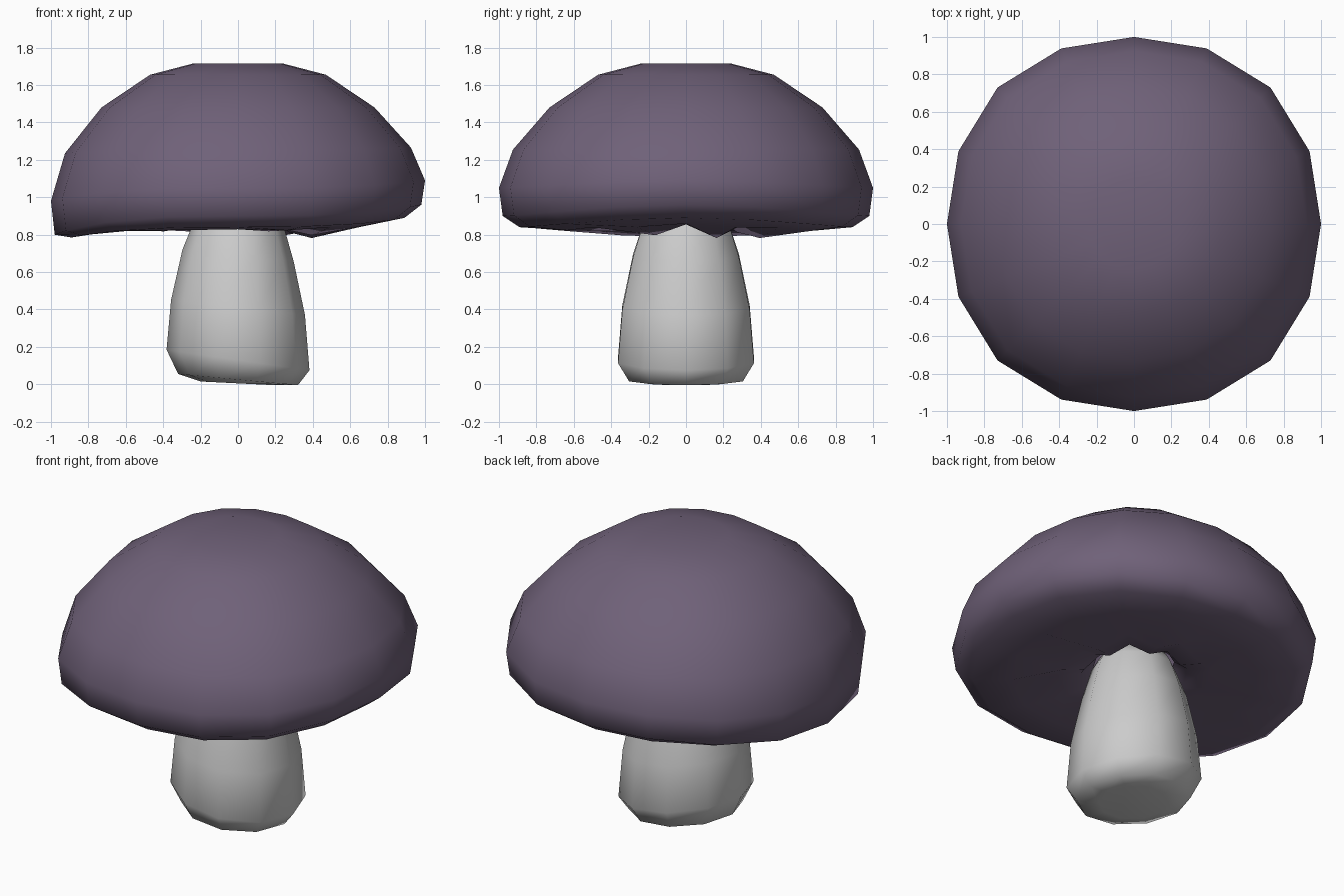
import bpy, bmesh
from math import sin, cos, tau, pi

if "Cube" in bpy.data.objects:
    bpy.data.objects.remove(bpy.data.objects["Cube"])


def loft(name, sides, rings, point, close_last):
    """Build a lathe-like mesh; point(ring, angle, index) gives each vertex."""
    bm = bmesh.new()
    loops = [[bm.verts.new(point(ring, tau * i / sides, i)) for i in range(sides)]
             for ring in rings]
    for a, b in zip(loops, loops[1:]):
        for i in range(sides):
            j = (i + 1) % sides
            bm.faces.new((a[i], a[j], b[j], b[i]))
    bm.faces.new(loops[0])
    if close_last:
        bm.faces.new(loops[-1])
    bmesh.ops.recalc_face_normals(bm, faces=bm.faces)
    mesh = bpy.data.meshes.new(name)
    bm.to_mesh(mesh)
    bm.free()
    mesh.shade_smooth()
    obj = bpy.data.objects.new(name, mesh)
    bpy.context.collection.objects.link(obj)
    return obj


# Cap: radius, height, rim sway towards +x, rim sway towards -x, gill depth
cap_rings = [
    (0.24, 1.715, 0, 0, 0),
    (0.47, 1.655, 0, 0, 0),
    (0.73, 1.48, 0, 0, 0),
    (0.925, 1.255, 0.01, 0.02, 0),
    (1.00, 1.05, 0.04, 0.07, 0),
    (0.98, 0.90, 0.06, 0.10, 0),
    (0.89, 0.84, 0.05, 0.055, 0),
    (0.68, 0.825, 0.03, 0, 0.2),
    (0.42, 0.835, 0, 0, 1),
    (0.29, 0.85, 0, 0, 0.7),
    (0.22, 0.91, 0, 0, 0),
]


def cap_point(ring, a, i):
    r, z, up, down, gill = ring
    r *= 1 + 0.032 * sin(2 * a) ** 2
    c = cos(a)
    z += (up if c > 0 else down) * c ** 3
    # the underside bulges between eight creases, most on the back right
    if i % 2:
        z -= gill * 0.055 * (1 + cos(a - pi / 4)) / 2
    else:
        z += gill * 0.02
    return r * cos(a), r * sin(a), z


cap = loft("mushroom_cap", 16, cap_rings, cap_point, False)
purple = bpy.data.materials.new("cap_purple")
purple.diffuse_color = (0.16, 0.12, 0.19, 1)
purple.use_nodes = True
purple.node_tree.nodes["Principled BSDF"].inputs["Base Color"].default_value = purple.diffuse_color
cap.data.materials.append(purple)

# Stem: radius, height, slant along x
stem_rings = [
    (0.20, 0.005, 0.01),
    (0.32, 0.025, 0.03),
    (0.382, 0.13, 0.055),
    (0.358, 0.41, 0.04),
    (0.297, 0.69, 0.03),
    (0.24, 0.86, 0),
    (0.20, 0.93, 0),
]
loft("mushroom_stem", 10, stem_rings,
     lambda s, a, i: (s[0] * cos(a), s[0] * sin(a), s[1] - s[2] * cos(a)), True)
